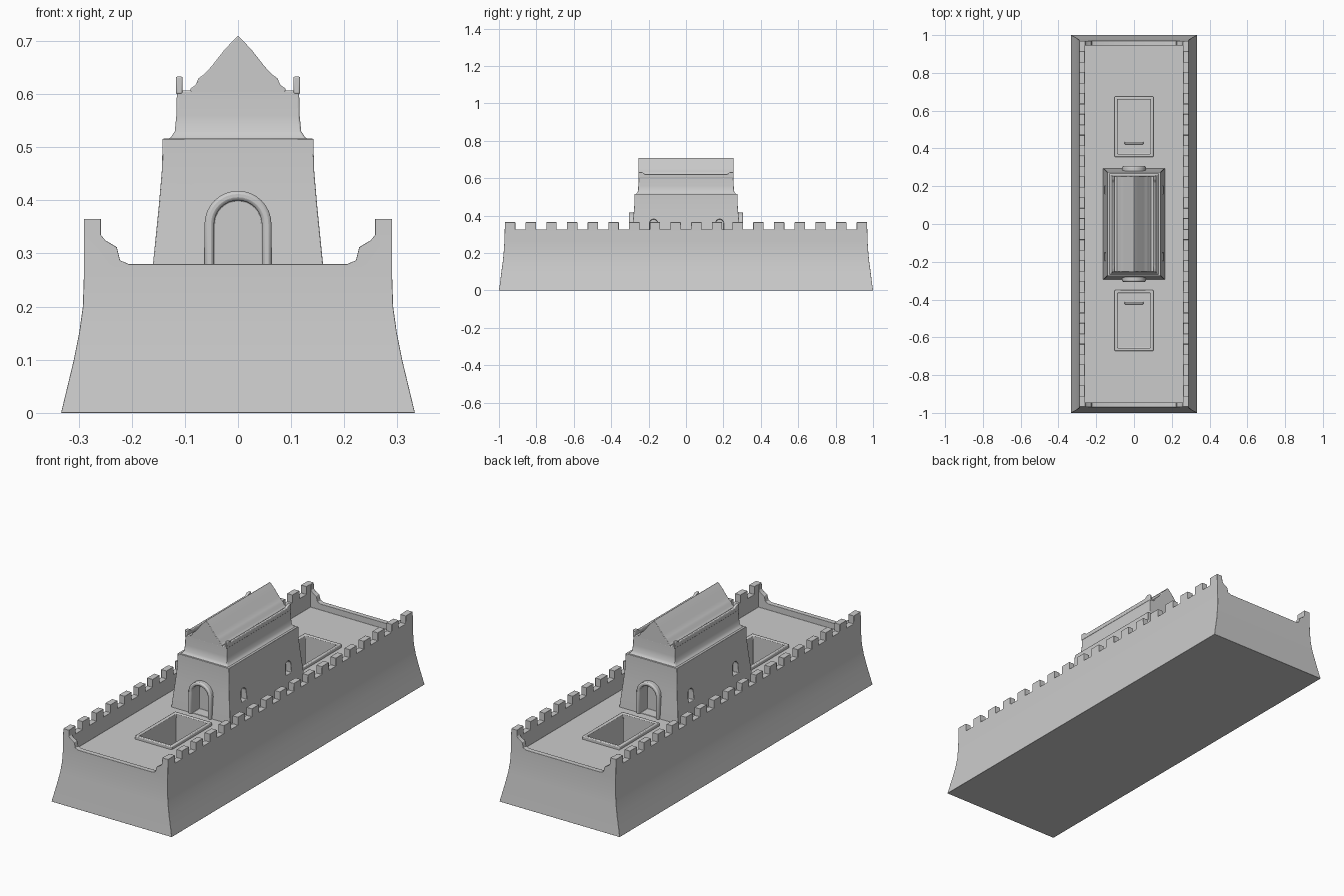
import bpy, bmesh, math

if "Cube" in bpy.data.objects:
    bpy.data.objects.remove(bpy.data.objects["Cube"])


def make(name, verts, faces):
    bm = bmesh.new()
    vs = [bm.verts.new(v) for v in verts]
    for f in faces:
        bm.faces.new([vs[i] for i in f])
    bmesh.ops.recalc_face_normals(bm, faces=bm.faces)
    me = bpy.data.meshes.new(name)
    bm.to_mesh(me)
    bm.free()
    ob = bpy.data.objects.new(name, me)
    bpy.context.collection.objects.link(ob)
    return ob


def loft(name, rings):
    """Stack of rectangles given as (half x, half y, z)."""
    verts, faces = [], [(3, 2, 1, 0)]
    for hx, hy, z in rings:
        verts += [(-hx, -hy, z), (hx, -hy, z), (hx, hy, z), (-hx, hy, z)]
    for r in range(len(rings) - 1):
        a = r * 4
        faces += [(a + i, a + (i + 1) % 4, a + 4 + (i + 1) % 4, a + 4 + i) for i in range(4)]
    n = len(verts)
    faces.append((n - 4, n - 3, n - 2, n - 1))
    return make(name, verts, faces)


def prism(name, pts, spans, axis='y'):
    """Extrude a 2D profile along x or y, once per (low, high) span."""
    verts, faces, n = [], [], len(pts)
    for lo, hi in spans:
        b = len(verts)
        for t in (lo, hi):
            verts += [(p, t, q) if axis == 'y' else (t, p, q) for p, q in pts]
        faces += [tuple(range(b, b + n)), tuple(range(b + 2 * n - 1, b + n - 1, -1))]
        faces += [(b + i, b + (i + 1) % n, b + n + (i + 1) % n, b + n + i) for i in range(n)]
    return make(name, verts, faces)


def rect(a, b, z0, z1):
    return [(a, z0), (b, z0), (b, z1), (a, z1)]


def arch(w, z0, spring, c=0, seg=16):
    arc = [(c + w * math.cos(math.pi * i / seg), spring + w * math.sin(math.pi * i / seg))
           for i in range(seg + 1)]
    return [(c + w, z0)] + arc + [(c - w, z0)]


def mirrored(half):
    """Complete a right-hand profile with its left-hand copy."""
    return half + [(-x, z) for x, z in reversed(half) if x > 0]


def cut(obs, cutter):
    for ob in obs:
        m = ob.modifiers.new('cut', 'BOOLEAN')
        m.operation, m.solver, m.object = 'DIFFERENCE', 'EXACT', cutter
        bpy.context.view_layer.objects.active = ob
        bpy.ops.object.modifier_apply(modifier=m.name)
    bpy.data.objects.remove(cutter)


def finish(ob, width):
    m = ob.modifiers.new('soft_edges', 'BEVEL')
    m.width, m.segments, m.limit_method, m.angle_limit = width, 2, 'ANGLE', math.radians(35)
    bpy.ops.object.select_all(action='DESELECT')
    ob.select_set(True)
    bpy.context.view_layer.objects.active = ob
    bpy.ops.object.shade_smooth_by_angle(angle=math.radians(40))


# Flared wall, hollowed down to the deck
wall = loft('wall', [(.333, 1, 0), (.321, .993, .05), (.309, .987, .1), (.299, .98, .15),
                     (.292, .975, .2), (.29, .971, .26), (.29, .968, .365)])
cut([wall], prism('deck_cutter', rect(-.26, .26, .25, .5), [(-.945, .945)]))
cut([wall], prism('end_cutter', mirrored([(.205, .28), (.222, .287), (.228, .312),
                                          (.25, .325), (.258, .335), (.258, .5)]), [(-1.2, 1.2)]))
pitch = 1.936 / 17.5
gaps = [-.968 + pitch * (i + .5) for i in range(17)]
cut([wall], prism('crenel_cutter', rect(-.5, .5, .325, .5), [(y, y + pitch / 2) for y in gaps]))

# Stairwell pits with raised rims, in front of and behind the tower
rims = prism('pit_rims', rect(-.103, .103, .24, .266), [(-.672, -.35), (.355, .675)])
cut([wall, rims], prism('pit_cutter', rect(-.087, .087, .09, .5), [(-.656, -.366), (.371, .659)]))
sills = prism('pit_sills', rect(-.05, .05, .08, .1), [(-.425, -.412), (.422, .435)])

# Tapered tower with door niches and side windows
tower = loft('tower', [(.164, .296, .24), (.156, .289, .32), (.149, .282, .39),
                       (.143, .276, .46), (.142, .275, .516)])
cut([tower], prism('door_cutter', arch(.045, .252, .355), [(-.4, -.24), (.24, .4)]))
for y in (-.173, .18):
    cut([tower], prism('window_cutter', arch(.021, .318, .36, y), [(-.3, -.125), (.125, .3)], 'x'))
frames = prism('door_frames', arch(.063, .245, .355) + arch(.045, .245, .355)[::-1],
               [(-.306, -.262), (.262, .306)])

# Upper storey on a coved foot
upper = loft('upper_storey', [(.139, .274, .51), (.126, .264, .519), (.119, .258, .53),
                              (.116, .255, .56), (.115, .254, .607)])

# Gabled roof with curled eaves
roof = prism('roof', mirrored([(.088, .6), (.09, .61), (.08, .617), (.074, .63), (.064, .637),
                               (.05, .652), (.025, .684), (0, .71)]), [(-.254, .254)])

# Thin side parapets rising at the corners
side = [(-.255, .6), (.255, .6), (.255, .633), (.235, .633), (.22, .622),
        (-.22, .622), (-.235, .633), (-.255, .633)]
parapets = prism('roof_parapets', side, [(-.117, -.104), (.104, .117)], 'x')

for ob, w in ((wall, .006), (rims, .004), (sills, .003), (tower, .004), (frames, .006),
              (upper, .003), (roof, .002), (parapets, .003)):
    finish(ob, w)
